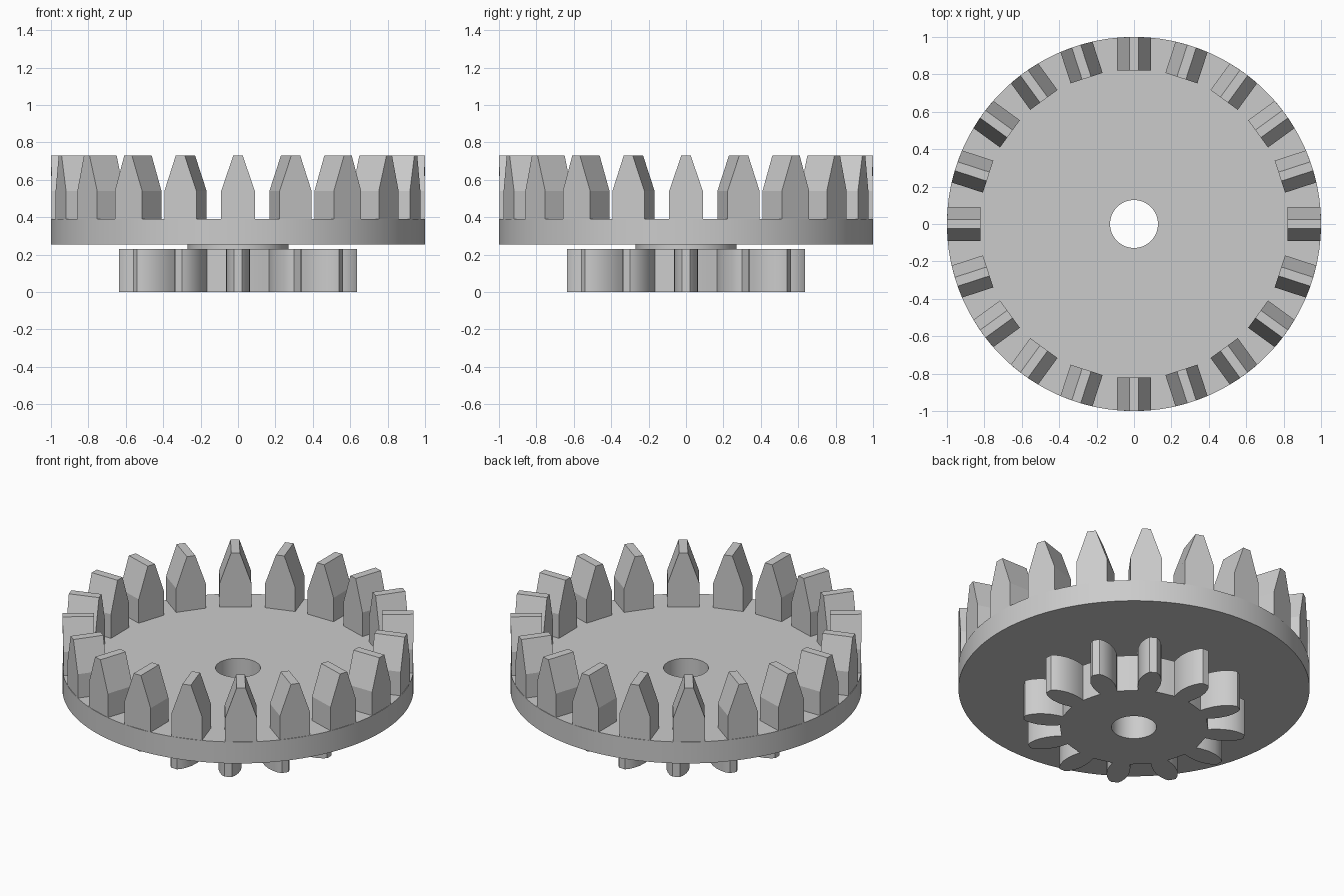
import bpy, bmesh
from math import sin, cos, pi, sqrt, radians
from mathutils import Matrix

cube = bpy.data.objects.get("Cube")
if cube:
    bpy.data.objects.remove(cube, do_unlink=True)

# Single grey material
grey = bpy.data.materials.new("plain grey")
grey.use_nodes = True
colour = (0.6, 0.6, 0.6, 1)
grey.diffuse_color = colour
grey.node_tree.nodes["Principled BSDF"].inputs["Base Color"].default_value = colour

BORE = 0.128


def circle(radius, count):
    return [(radius * cos(2 * pi * i / count), radius * sin(2 * pi * i / count))
            for i in range(count)]


def bored_plate(name, outline, z0, z1):
    """Extrude an outline with the central bore cut through it."""
    curve = bpy.data.curves.new(name, 'CURVE')
    curve.dimensions = '2D'
    curve.fill_mode = 'BOTH'
    curve.extrude = (z1 - z0) / 2
    for loop in (outline, circle(BORE, 64)):
        spline = curve.splines.new('POLY')
        spline.points.add(len(loop) - 1)
        for point, (x, y) in zip(spline.points, loop):
            point.co = (x, y, 0, 1)
        spline.use_cyclic_u = True
    temp = bpy.data.objects.new(name + " outline", curve)
    bpy.context.collection.objects.link(temp)
    bpy.context.view_layer.update()
    mesh = bpy.data.meshes.new_from_object(
        temp.evaluated_get(bpy.context.evaluated_depsgraph_get()))
    bpy.data.objects.remove(temp, do_unlink=True)
    bm = bmesh.new()
    bm.from_mesh(mesh)
    bmesh.ops.remove_doubles(bm, verts=bm.verts, dist=0.0001)
    bmesh.ops.translate(bm, verts=bm.verts, vec=(0, 0, (z0 + z1) / 2))
    return finish(name, bm, mesh, smooth=True)


def finish(name, bm, mesh, smooth):
    bmesh.ops.recalc_face_normals(bm, faces=bm.faces)
    bm.to_mesh(mesh)
    bm.free()
    mesh.name = name
    mesh.materials.clear()
    mesh.materials.append(grey)
    obj = bpy.data.objects.new(name, mesh)
    bpy.context.collection.objects.link(obj)
    if smooth:
        bpy.ops.object.select_all(action='DESELECT')
        obj.select_set(True)
        bpy.context.view_layer.objects.active = obj
        bpy.ops.object.shade_smooth_by_angle(angle=radians(30))
    return obj


# Large disc and the spacer hub below it
bored_plate("crown_disc", circle(1, 180), 0.255, 0.39)
bored_plate("spacer_hub", circle(0.27, 64), 0.23, 0.255)

# Pinion: twelve rounded teeth, (half width, radius) from root to tip
flank = [(0.05, 0.42), (0.059, 0.455), (0.065, 0.50), (0.062, 0.55),
         (0.052, 0.585), (0.038, 0.615), (0.021, 0.635)]
tooth = [(r, -w) for w, r in flank] + [(r, w) for w, r in reversed(flank)]
tooth += [(0.42 * cos(a), 0.42 * sin(a)) for a in (0.2, 0.262, 0.324)]
pinion = []
for i in range(12):
    a = i * pi / 6
    pinion += [(x * cos(a) - y * sin(a), x * sin(a) + y * cos(a)) for x, y in tooth]
bored_plate("pinion", pinion, 0, 0.23)

# Crown teeth: pointed profile, flat inside, flush with the rim outside
profile = [(-0.09, 0.39), (0.09, 0.39), (0.09, 0.54),
           (0.025, 0.73), (-0.025, 0.73), (-0.09, 0.54)]
bm = bmesh.new()
for i in range(20):
    turn = Matrix.Rotation(i * pi / 10, 3, 'Z')
    inner = [bm.verts.new(turn @ Matrix.Translation((0.82, x, z)).translation)
             for x, z in profile]
    outer = [bm.verts.new(turn @ Matrix.Translation((sqrt(1 - x * x), x, z)).translation)
             for x, z in profile]
    bm.faces.new(inner)
    bm.faces.new(outer)
    for j in range(len(profile)):
        k = (j + 1) % len(profile)
        bm.faces.new((inner[j], inner[k], outer[k], outer[j]))
finish("crown_teeth", bm, bpy.data.meshes.new("crown_teeth"), smooth=False)
